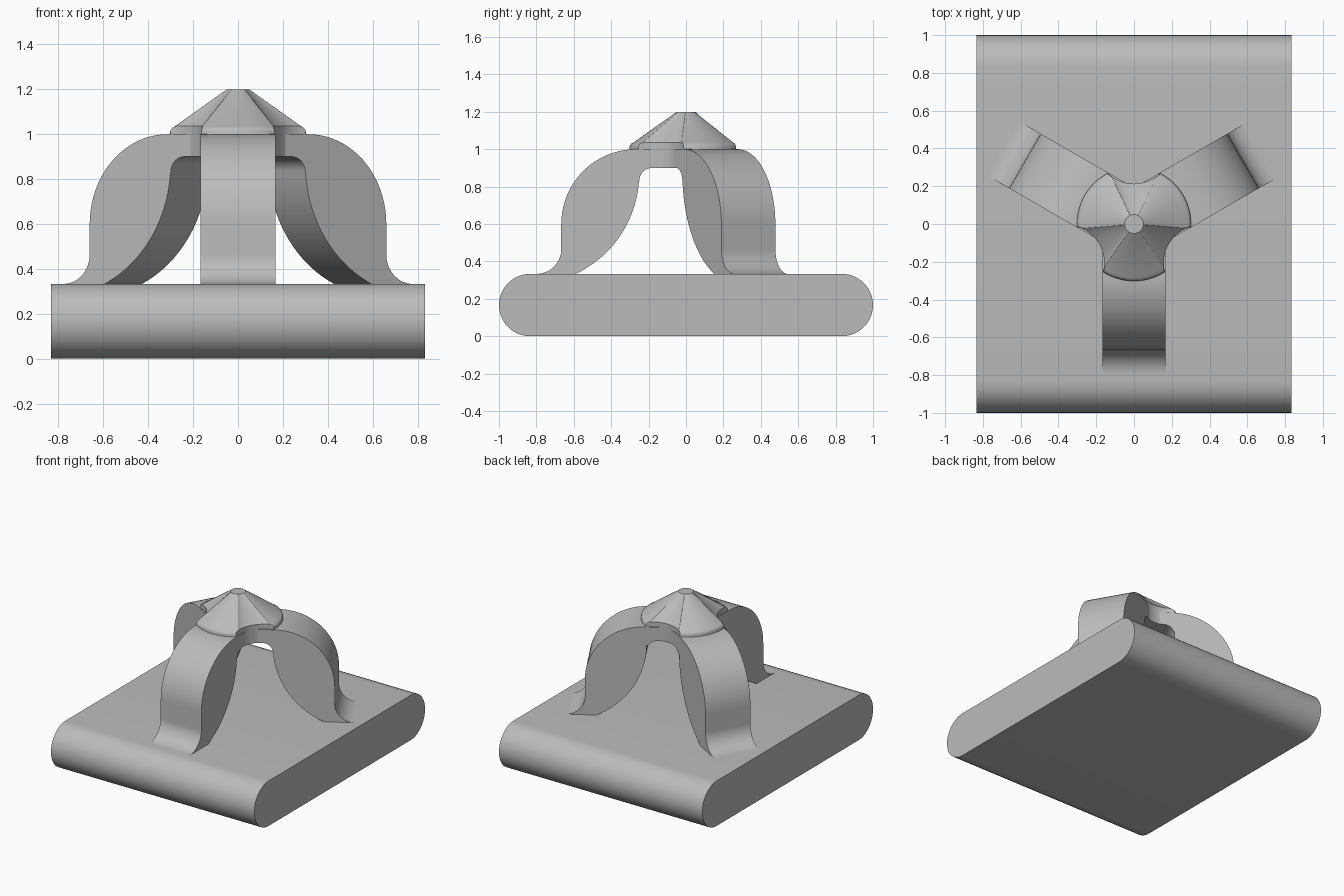
import bpy, bmesh, math
from mathutils import Matrix

cube = bpy.data.objects.get("Cube")
if cube:
    bpy.data.objects.remove(cube, do_unlink=True)

grey = bpy.data.materials.new("plain grey")
grey.use_nodes = True
colour = (0.5, 0.5, 0.5, 1)
grey.diffuse_color = colour
grey.node_tree.nodes["Principled BSDF"].inputs["Base Color"].default_value = colour


def finish(name, bm, angle):
    bmesh.ops.recalc_face_normals(bm, faces=bm.faces)
    mesh = bpy.data.meshes.new(name)
    bm.to_mesh(mesh)
    bm.free()
    mesh.materials.append(grey)
    obj = bpy.data.objects.new(name, mesh)
    bpy.context.collection.objects.link(obj)
    bpy.ops.object.select_all(action='DESELECT')
    obj.select_set(True)
    bpy.context.view_layer.objects.active = obj
    bpy.ops.object.shade_smooth_by_angle(angle=math.radians(angle))


def arc(cx, cz, radius, start, end, steps=20):
    angles = [math.radians(start + (end - start) * i / steps) for i in range(steps + 1)]
    return [(cx + radius * math.cos(a), cz + radius * math.sin(a)) for a in angles]


def extrude(name, profile, width, turn):
    """Profile of (distance outward, height), given width, turned about z."""
    bm = bmesh.new()
    face = bm.faces.new([bm.verts.new((r, -width / 2, z)) for r, z in profile])
    new = bmesh.ops.extrude_face_region(bm, geom=[face])["geom"]
    bmesh.ops.translate(bm, vec=(0, width, 0),
                        verts=[v for v in new if isinstance(v, bmesh.types.BMVert)])
    bmesh.ops.rotate(bm, verts=bm.verts, matrix=Matrix.Rotation(math.radians(turn), 3, 'Z'))
    finish(name, bm, 30)


# Base slab with two rounded ends
half = 1 / 6
extrude("base_slab", arc(1 - half, half, half, -90, 90) + arc(half - 1, half, half, 90, 270),
        1.667, 90)

# Three arched legs with flared feet
top = 2 * half
sweep = math.degrees(math.asin((0.87 - top) / 0.594))
leg = [(0, 0.9), (0, 1.0)]
leg += arc(0.267, 0.6, 0.4, 90, 0)
leg += arc(0.8, top + 0.133, 0.133, 180, 270)
leg += arc(0.844, 0.87, 0.594, 180 + sweep, 180)
leg += arc(0.18, 0.83, 0.07, 0, 90, 10)
for name, turn in (("front_leg", -90), ("back_left_leg", 30), ("back_right_leg", 150)):
    extrude(name, leg, 2 * half, turn)

# Three-lobed outline of the hub: outer arcs joined by hollow arcs
rim, dip, spread = 0.302, 0.213, math.radians(32.7)
end_x = rim * math.cos(math.radians(60) - spread)
end_y = rim * math.sin(math.radians(60) - spread)
sag = end_x - dip
hollow_radius = (end_y ** 2 + sag ** 2) / (2 * sag)
hollow_angle = math.degrees(math.asin(end_y / hollow_radius))
outline = []
for turn in (-90, 30, 150):
    for i in range(24):
        outline.append((rim, math.radians(turn) - spread + 2 * spread * i / 24))
    for x, y in arc(dip + hollow_radius, 0, hollow_radius,
                    180 + hollow_angle, 180 - hollow_angle, 24)[:-1]:
        outline.append((math.hypot(x, y), math.radians(turn + 60) + math.atan2(y, x)))

# Hub wall, softened rim and cap tapering to a small round top
bm = bmesh.new()
rings = []
for limit, z in ((rim, 0.9), (rim, 1.012), (0.299, 1.022), (0.291, 1.031),
                 (0.28, 1.036), (0.05, 1.2)):
    rings.append([bm.verts.new((min(r, limit) * math.cos(a), min(r, limit) * math.sin(a), z))
                  for r, a in outline])
count = len(outline)
for low, high in zip(rings, rings[1:]):
    for i in range(count):
        j = (i + 1) % count
        bm.faces.new((low[i], low[j], high[j], high[i]))
bm.faces.new(rings[0])
bm.faces.new(rings[-1])
finish("hub_cap", bm, 30)
